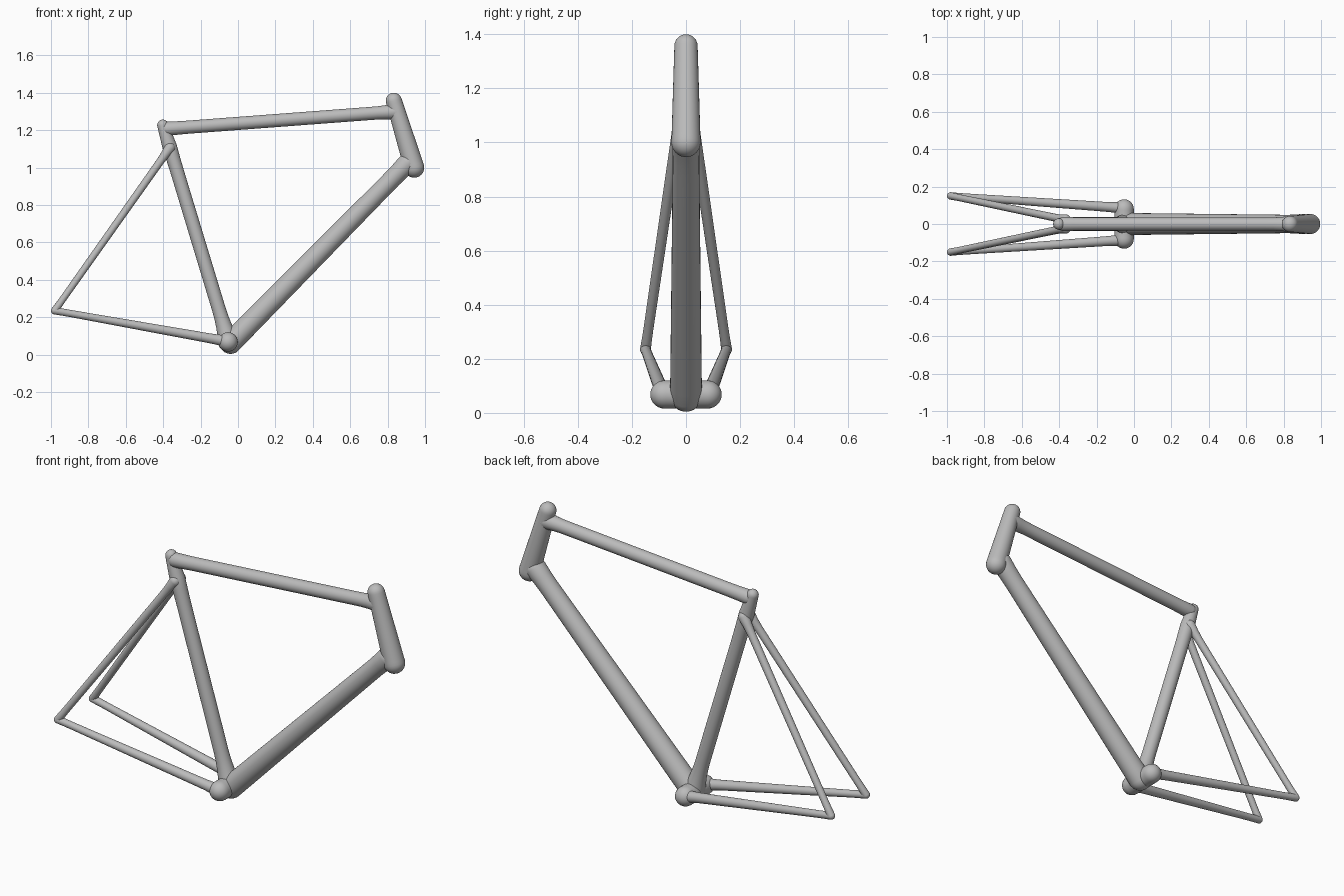
import bpy
import bmesh
from math import sin, cos, pi
from mathutils import Vector

if "Cube" in bpy.data.objects:
    bpy.data.objects.remove(bpy.data.objects["Cube"])

grey = bpy.data.materials.new("frame grey")
grey.use_nodes = True
grey.diffuse_color = (0.5, 0.5, 0.5, 1)
grey.node_tree.nodes["Principled BSDF"].inputs["Base Color"].default_value = (0.5, 0.5, 0.5, 1)

SIDES = 28
CAP = 7


def tube(name, start, end, r0, r1, flare0=0.0, flare1=0.0, reach=0.1):
    """Tapered round-ended tube; each end may flare smoothly into its joint."""
    a, b = Vector(start), Vector(end)
    length = (b - a).length
    turn = (b - a).to_track_quat('Z', 'Y')
    rings = []
    # rounded start, body, rounded end as (distance, radius) pairs
    e0, e1 = r0 + flare0, r1 + flare1
    for i in range(1, CAP):
        t = i / CAP * pi / 2
        rings.append((-e0 * cos(t), e0 * sin(t)))
    steps = 24
    for i in range(steps + 1):
        s = length * i / steps
        near = max(0, 1 - s / reach) ** 2
        far = max(0, 1 - (length - s) / reach) ** 2
        rings.append((s, r0 + (r1 - r0) * i / steps + flare0 * near + flare1 * far))
    for i in range(CAP - 1, 0, -1):
        t = i / CAP * pi / 2
        rings.append((length + e1 * cos(t), e1 * sin(t)))

    bm = bmesh.new()

    def place(x, y, z):
        return bm.verts.new(a + turn @ Vector((x, y, z)))

    loops = [[place(r * cos(2 * pi * k / SIDES), r * sin(2 * pi * k / SIDES), s)
              for k in range(SIDES)] for s, r in rings]
    first, last = place(0, 0, -e0), place(0, 0, length + e1)
    for k in range(SIDES):
        n = (k + 1) % SIDES
        bm.faces.new((first, loops[0][n], loops[0][k]))
        bm.faces.new((last, loops[-1][k], loops[-1][n]))
        for low, high in zip(loops, loops[1:]):
            bm.faces.new((low[k], low[n], high[n], high[k]))
    bmesh.ops.recalc_face_normals(bm, faces=bm.faces)
    for f in bm.faces:
        f.smooth = True
    mesh = bpy.data.meshes.new(name)
    bm.to_mesh(mesh)
    bm.free()
    mesh.materials.append(grey)
    obj = bpy.data.objects.new(name, mesh)
    bpy.context.collection.objects.link(obj)
    return obj


# Main triangle
tube("head_tube", (0.833, 0, 1.357), (0.942, 0, 1.0), 0.043, 0.054)
tube("top_tube", (-0.375, 0, 1.208), (0.848, 0, 1.3), 0.035, 0.035, 0.003, 0.01, 0.12)
tube("down_tube", (-0.04, 0, 0.063), (0.905, 0, 1.022), 0.059, 0.048, 0, 0.006, 0.14)
tube("seat_tube", (-0.05, 0, 0.07), (-0.365, 0, 1.11), 0.037, 0.036, 0.02, 0.003, 0.18)
tube("seat_tube_top", (-0.365, 0, 1.11), (-0.402, 0, 1.227), 0.039, 0.03)

# Crank shell across the bottom
tube("bottom_bracket", (-0.053, -0.08, 0.068), (-0.053, 0.08, 0.068), 0.052, 0.052)

# Rear triangle, one set on each side
for side, y in (("front", -1), ("back", 1)):
    dropout = (-0.98, y * 0.15, 0.235)
    tube("seat_stay_" + side, dropout, (-0.365, y * 0.022, 1.105), 0.018, 0.021, 0.002, 0.008)
    tube("chain_stay_" + side, dropout, (-0.053, y * 0.085, 0.07), 0.018, 0.027, 0.002, 0.006)
